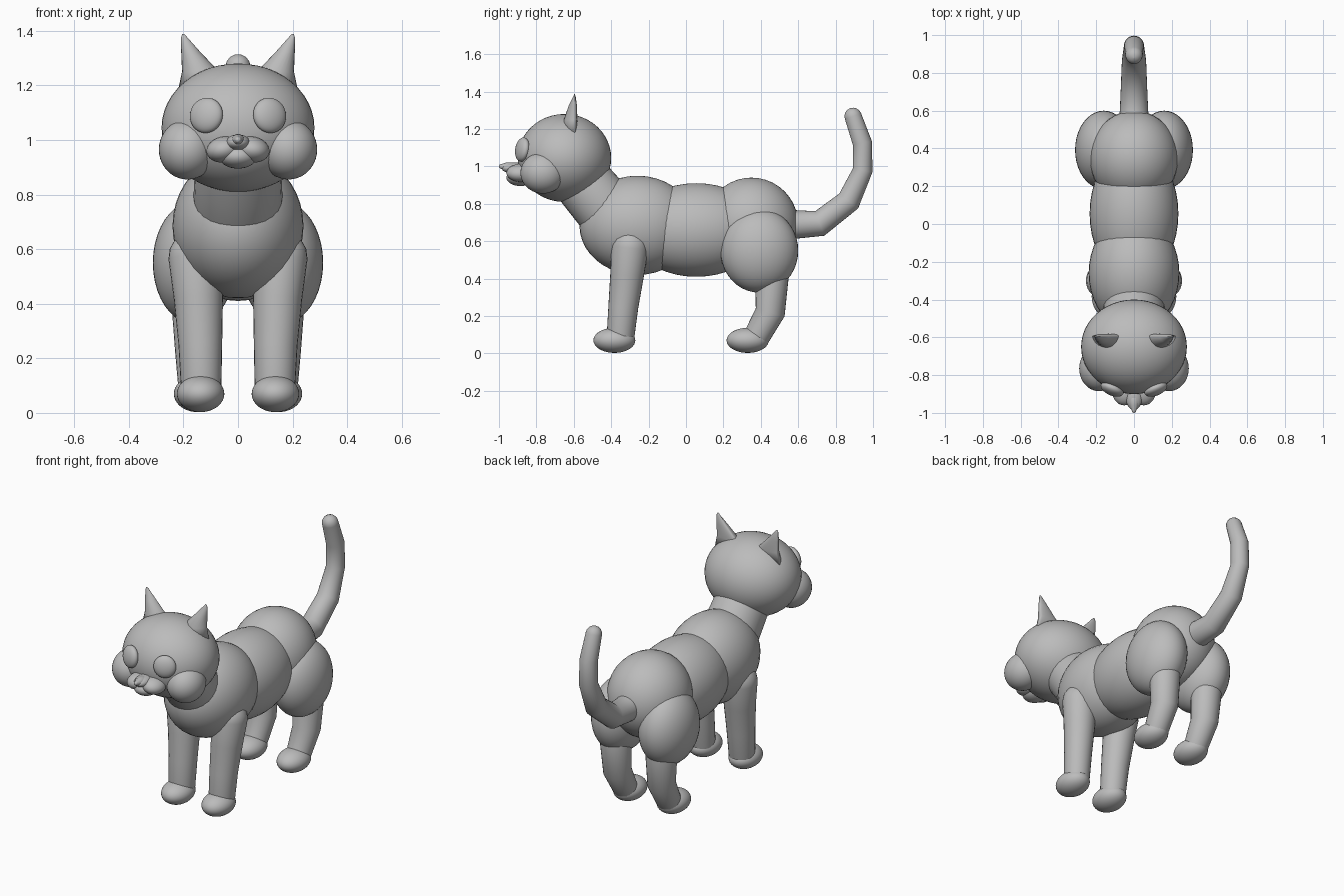
import bpy, bmesh, math
from mathutils import Vector, Matrix, Euler

if "Cube" in bpy.data.objects:
    bpy.data.objects.remove(bpy.data.objects["Cube"])

fur = bpy.data.materials.new("grey_fur")
fur.diffuse_color = (0.5, 0.5, 0.5, 1)
fur.use_nodes = True
fur.node_tree.nodes["Principled BSDF"].inputs["Base Color"].default_value = fur.diffuse_color


def finish(name, bm):
    bmesh.ops.recalc_face_normals(bm, faces=bm.faces)
    mesh = bpy.data.meshes.new(name)
    bm.to_mesh(mesh)
    bm.free()
    mesh.materials.append(fur)
    for p in mesh.polygons:
        p.use_smooth = True
    ob = bpy.data.objects.new(name, mesh)
    bpy.context.collection.objects.link(ob)
    return ob


def ball(name, centre, radii, rot=(0, 0, 0), seg=40):
    bm = bmesh.new()
    m = Matrix.LocRotScale(Vector(centre), Euler(rot), Vector(radii))
    bmesh.ops.create_uvsphere(bm, u_segments=seg, v_segments=seg // 2, radius=1, matrix=m)
    return finish(name, bm)


def limb(name, points, seg=28):
    """Round-ended tube through (x, y, z, radius) points."""
    pts = [(Vector(p[:3]), p[3]) for p in points]
    dirs = [(b[0] - a[0]).normalized() for a, b in zip(pts, pts[1:])]
    rings = []
    for i, (c, r) in enumerate(pts):
        before, after = dirs[max(i - 1, 0)], dirs[min(i, len(dirs) - 1)]
        rings.append((c, r, (before + after).normalized()))
    # domed ends
    angles = [math.radians(a) for a in (88, 65, 45, 22)]
    (c0, r0, d0), (c1, r1, d1) = rings[0], rings[-1]
    start = [(c0 - d0 * r0 * math.sin(a), r0 * math.cos(a), d0) for a in angles]
    end = [(c1 + d1 * r1 * math.sin(a), r1 * math.cos(a), d1) for a in reversed(angles)]
    bm = bmesh.new()
    loops = []
    for c, r, d in start + rings + end:
        u = (Vector((1, 0, 0)) - d * d.x).normalized()
        v = d.cross(u)
        loops.append([bm.verts.new(c + r * (u * math.cos(t) + v * math.sin(t)))
                      for t in (2 * math.pi * k / seg for k in range(seg))])
    for a, b in zip(loops, loops[1:]):
        for k in range(seg):
            n = (k + 1) % seg
            bm.faces.new((a[k], a[n], b[n], b[k]))
    bm.faces.new(loops[0])
    bm.faces.new(loops[-1])
    return finish(name, bm)


def ear(name, s):
    """Leaning cone, rounded in front and flat behind."""
    bm = bmesh.new()
    loops = []
    seg = 24
    for x, y, z, rx, depth in ((0.125, -0.595, 1.18, 0.095, 0.075),
                               (0.137, -0.593, 1.25, 0.068, 0.06),
                               (0.172, -0.594, 1.32, 0.036, 0.035),
                               (0.197, -0.596, 1.375, 0.012, 0.012),
                               (0.2, -0.597, 1.388, 0.004, 0.004)):
        ring = []
        for k in range(seg):
            t = 2 * math.pi * k / seg
            dy = math.sin(t) * (0.012 if math.sin(t) > 0 else depth)
            ring.append(bm.verts.new((s * (x + rx * math.cos(t)), y + dy * min(1, depth * 40), z)))
        loops.append(ring)
    for a, b in zip(loops, loops[1:]):
        for k in range(seg):
            n = (k + 1) % seg
            bm.faces.new((a[k], a[n], b[n], b[k]))
    bm.faces.new(loops[0])
    bm.faces.new(loops[-1])
    return finish(name, bm)


# torso, neck and tail
ball("chest", (0, -0.26, 0.685), (0.24, 0.31, 0.265))
ball("belly", (0, 0.055, 0.66), (0.235, 0.36, 0.25))
ball("hips", (0, 0.35, 0.69), (0.235, 0.25, 0.25))
limb("neck", [(0, -0.58, 0.95, 0.155), (0, -0.50, 0.855, 0.16), (0, -0.41, 0.75, 0.165)])
limb("tail", [(0, 0.5, 0.69, 0.085), (0, 0.6, 0.69, 0.075), (0, 0.715, 0.695, 0.07),
              (0, 0.87, 0.815, 0.064), (0, 0.945, 0.98, 0.053), (0, 0.943, 1.125, 0.052),
              (0, 0.893, 1.268, 0.046)])

# head and muzzle
ball("head", (0, -0.65, 1.045), (0.28, 0.25, 0.235), seg=48)
ball("chin", (0, -0.885, 0.94), (0.07, 0.075, 0.045))
ball("nose_bridge", (0, -0.91, 0.99), (0.045, 0.075, 0.03))
limb("nose", [(0, -0.93, 0.99, 0.032), (0, -0.965, 0.997, 0.024), (0, -0.988, 1.0, 0.012)])

# paired parts
for side, s in (("left", 1), ("right", -1)):
    ball(side + "_cheek", (s * 0.185, -0.765, 0.965), (0.105, 0.12, 0.11))
    ball(side + "_whisker_pad", (s * 0.052, -0.885, 0.965), (0.064, 0.075, 0.047), (0, s * 0.2, 0))
    ball(side + "_eye", (s * 0.116, -0.875, 1.09), (0.064, 0.032, 0.065), (-0.15, 0, s * 0.4))
    ear(side + "_ear", s)
    limb(side + "_front_leg", [(s * 0.135, -0.35, 0.09, 0.074), (s * 0.138, -0.335, 0.25, 0.08),
                               (s * 0.145, -0.315, 0.42, 0.09), (s * 0.155, -0.3, 0.57, 0.1)])
    ball(side + "_front_paw", (s * 0.137, -0.383, 0.07), (0.087, 0.112, 0.067))
    ball(side + "_thigh", (s * 0.16, 0.392, 0.55), (0.152, 0.208, 0.225))
    limb(side + "_hind_leg", [(s * 0.155, 0.46, 0.42, 0.09), (s * 0.15, 0.45, 0.22, 0.08),
                              (s * 0.148, 0.375, 0.085, 0.07)])
    ball(side + "_hind_paw", (s * 0.148, 0.33, 0.07), (0.087, 0.113, 0.067))
